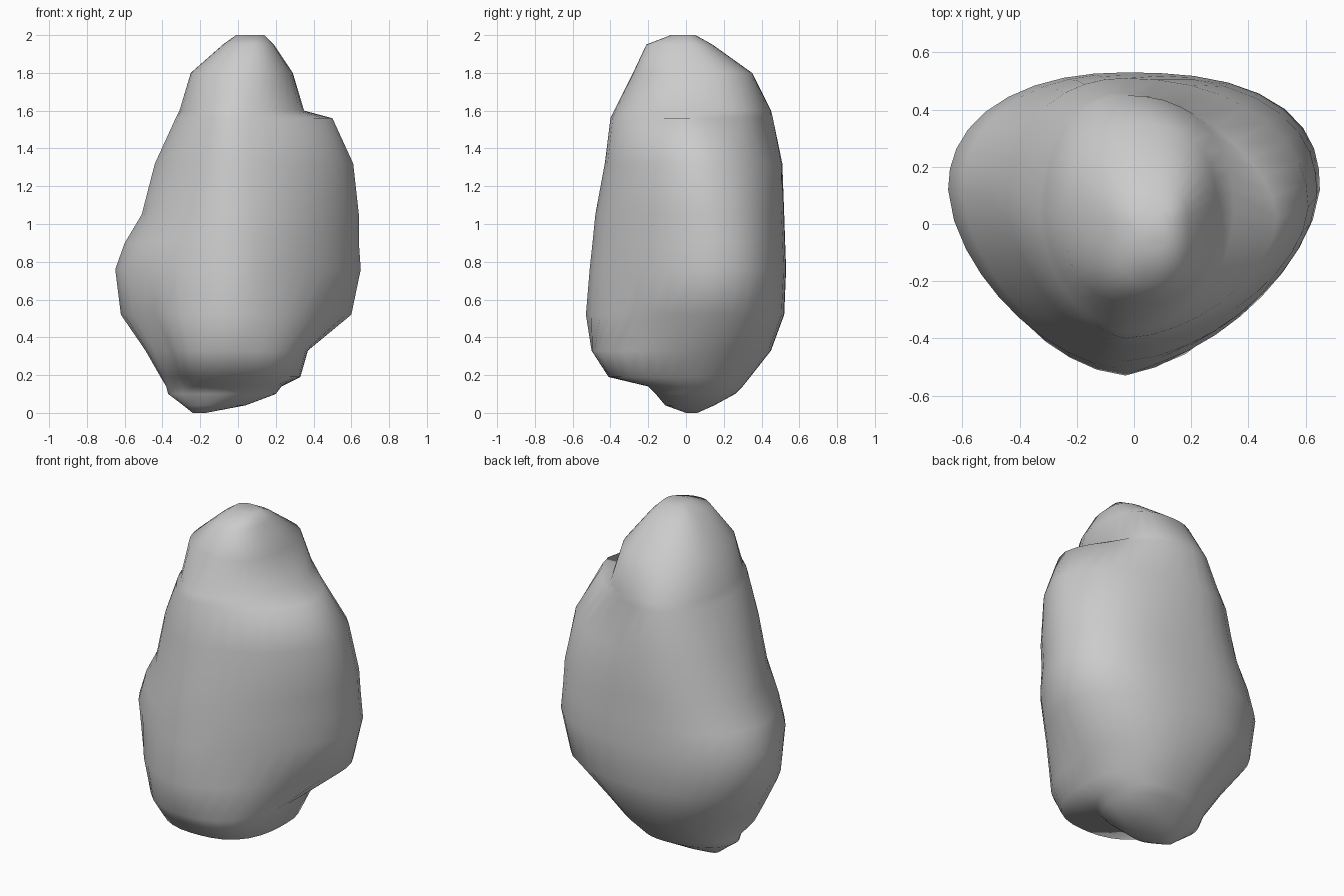
import bpy, bmesh, math

SEGS = 36

# Cross-sections: z, left, right, front, back, widest y,
# then squareness of the front-right and back-right quadrants
sections = [
    (0.00, -0.24, -0.17, 0.00, 0.06, 0.03, 2.0, 2.0),
    (0.04, -0.29, 0.04, -0.11, 0.15, 0.03, 2.0, 2.2),
    (0.10, -0.37, 0.20, -0.16, 0.26, 0.04, 2.0, 2.3),
    (0.14, -0.38, 0.23, -0.20, 0.30, 0.04, 2.0, 2.3),
    (0.19, -0.41, 0.33, -0.41, 0.34, 0.00, 2.8, 2.2),
    (0.33, -0.49, 0.37, -0.50, 0.45, 0.03, 2.5, 2.4),
    (0.52, -0.62, 0.60, -0.53, 0.52, 0.10, 1.5, 2.4),
    (0.76, -0.65, 0.65, -0.51, 0.53, 0.12, 1.6, 2.5),
    (0.90, -0.60, 0.64, -0.495, 0.525, 0.11, 1.6, 2.5),
    (1.05, -0.51, 0.64, -0.48, 0.52, 0.10, 1.65, 2.4),
    (1.32, -0.44, 0.61, -0.43, 0.51, 0.06, 1.7, 2.1),
    (1.56, -0.33, 0.50, -0.40, 0.46, 0.02, 1.7, 1.65),
    (1.60, -0.31, 0.35, -0.38, 0.45, 0.04, 1.9, 2.3),
    (1.80, -0.25, 0.29, -0.28, 0.35, 0.04, 2.3, 2.5),
    (1.95, -0.08, 0.19, -0.21, 0.14, 0.00, 2.5, 2.5),
    (2.00, -0.01, 0.14, -0.08, 0.05, 0.00, 2.5, 2.5),
]


def ring(z, left, right, front, back, cy, n_fr, n_br):
    """One lopsided superellipse, with its own roundness in each quadrant."""
    cx = (left + right) / 2 if z > 1.7 or z < 0.1 else -0.03
    if z > 1.7:
        n_fl = 2.4
    else:
        n_fl = 2.0 if 0.15 < z < 0.4 else 1.65
    pts = []
    for i in range(SEGS):
        t = 2 * math.pi * i / SEGS
        c, s = math.cos(t), math.sin(t)
        if s < 0:
            n = n_fr if c > 0 else n_fl
        else:
            n = n_br if c > 0 else 2.2
        r = (abs(c) ** n + abs(s) ** n) ** (-1 / n)
        # Groove beside the front foot
        a = (math.degrees(t) - 213) / 13
        r *= 1 - 0.13 * math.exp(-a * a - ((z - 0.3) / 0.2) ** 2)
        x = cx + r * c * ((right - cx) if c > 0 else (cx - left))
        y = cy + r * s * ((back - cy) if s > 0 else (cy - front))
        pts.append((x, y, z))
    return pts


# Boulder body lofted through the sections
bm = bmesh.new()
rings = [[bm.verts.new(p) for p in ring(*sec)] for sec in sections]
for a, b in zip(rings, rings[1:]):
    for i in range(SEGS):
        j = (i + 1) % SEGS
        bm.faces.new((a[i], a[j], b[j], b[i]))
bm.faces.new(list(reversed(rings[0])))
bm.faces.new(rings[-1])
bmesh.ops.recalc_face_normals(bm, faces=bm.faces)

mesh = bpy.data.meshes.new("boulder")
bm.to_mesh(mesh)
bm.free()
boulder = bpy.data.objects.new("boulder", mesh)
bpy.context.collection.objects.link(boulder)

# Soft shading with the sharp undercuts kept
bpy.context.view_layer.objects.active = boulder
boulder.select_set(True)
bpy.ops.object.shade_smooth_by_angle(angle=math.radians(75))
